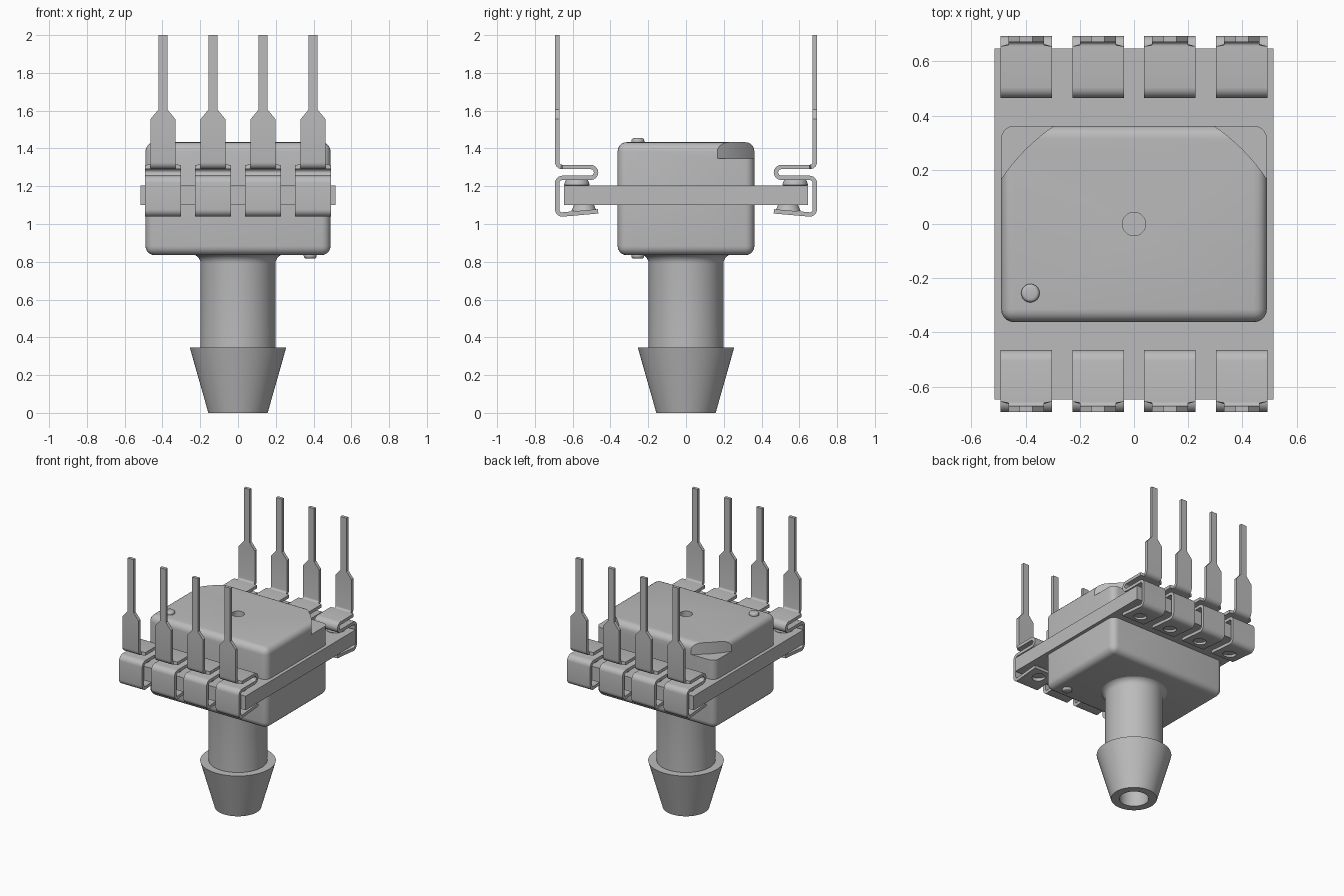
import bpy, bmesh, math
from mathutils import Matrix, Vector

cube = bpy.data.objects.get("Cube")
if cube:
    bpy.data.objects.remove(cube, do_unlink=True)

grey = bpy.data.materials.new("plain grey")
grey.use_nodes = True
colour = (0.5, 0.5, 0.5, 1)
grey.diffuse_color = colour
grey.node_tree.nodes["Principled BSDF"].inputs["Base Color"].default_value = colour


def make(name, bm):
    bmesh.ops.recalc_face_normals(bm, faces=bm.faces)
    mesh = bpy.data.meshes.new(name)
    bm.to_mesh(mesh)
    bm.free()
    mesh.materials.append(grey)
    ob = bpy.data.objects.new(name, mesh)
    bpy.context.collection.objects.link(ob)
    return ob


def activate(ob):
    bpy.ops.object.select_all(action='DESELECT')
    ob.select_set(True)
    bpy.context.view_layer.objects.active = ob


def modify(ob, kind, **settings):
    activate(ob)
    mod = ob.modifiers.new(kind.lower(), kind)
    for key, value in settings.items():
        setattr(mod, key, value)
    bpy.ops.object.modifier_apply(modifier=mod.name)


def smooth(ob, angle=35):
    activate(ob)
    bpy.ops.object.shade_smooth_by_angle(angle=math.radians(angle))


def cut(ob, cutter):
    modify(ob, 'BOOLEAN', object=cutter, operation='DIFFERENCE', solver='EXACT')
    bpy.data.objects.remove(cutter, do_unlink=True)


def box(name, x, y, low, high):
    bm = bmesh.new()
    bmesh.ops.create_cube(bm, size=1)
    bmesh.ops.scale(bm, vec=(2 * x, 2 * y, high - low), verts=bm.verts)
    bmesh.ops.translate(bm, vec=(0, 0, (low + high) / 2), verts=bm.verts)
    return make(name, bm)


def cone(name, x, y, low, high, r_low, r_high, sides=32):
    bm = bmesh.new()
    bmesh.ops.create_cone(bm, cap_ends=True, segments=sides, radius1=r_low,
                          radius2=r_high, depth=high - low,
                          matrix=Matrix.Translation((x, y, (low + high) / 2)))
    return make(name, bm)


def arc(cx, cy, r, start, end, steps=6):
    angles = [math.radians(start + (end - start) * i / steps) for i in range(steps + 1)]
    return [(cx + r * math.cos(a), cy + r * math.sin(a)) for a in angles]


# Circuit board
box("board", 0.515, 0.647, 1.10, 1.205)

# Rounded housing with two lowered rear corners and a vent hole
body = box("housing", 0.49, 0.362, 0.835, 1.433)
modify(body, 'BEVEL', width=0.048, segments=5)
for side in (-1, 1):
    bm = bmesh.new()
    outline = arc(-0.109, -0.234, 0.72, 28, 62, 12) + [(0.24, 0.6), (0.7, 0.6), (0.7, 0.1)]
    face = bm.faces.new([bm.verts.new((side * x, y, 1.348)) for x, y in outline])
    top = bmesh.ops.extrude_face_region(bm, geom=[face])["geom"]
    bmesh.ops.translate(bm, vec=(0, 0, 0.2),
                        verts=[v for v in top if isinstance(v, bmesh.types.BMVert)])
    cut(body, make("corner_cutter", bm))
cut(body, cone("vent_cutter", 0, 0, 1.35, 1.5, 0.043, 0.043))
smooth(body)

# Small round locating bumps on the top and bottom
for name, x, low, high in (("top_bump", -0.382, 1.42, 1.455),
                           ("bottom_bump", 0.382, 0.817, 0.85)):
    bump = cone(name, x, -0.255, low, high, 0.034, 0.034)
    modify(bump, 'BEVEL', width=0.013, segments=3, limit_method='ANGLE')
    smooth(bump)

# Hollow barbed port, turned around the vertical axis
profile = [(0, 0.83), (0.1, 0.83), (0.1, 0), (0.157, 0), (0.255, 0.345), (0.198, 0.345)]
profile += arc(0.248, 0.79, 0.05, 180, 90)
bm = bmesh.new()
points = [bm.verts.new((r, 0, z)) for r, z in profile]
edges = [bm.edges.new(pair) for pair in zip(points, points[1:])]
bmesh.ops.spin(bm, geom=points + edges, cent=(0, 0, 0), axis=(0, 0, 1),
               angle=math.tau, steps=64, use_merge=True)
bmesh.ops.remove_doubles(bm, verts=bm.verts, dist=0.0001)
smooth(make("barbed_port", bm))

# Bent metal lead: outward distance, height and half width along its centre line
PIN, SHANK, CLIP = 0.024, 0.066, 0.095
path = [(0.682, 2.0, PIN), (0.682, 1.605, PIN), (0.682, 1.555, SHANK)]
path += [(d, z, SHANK) for d, z in arc(0.657, 1.327, 0.025, 0, -80, 4)]
bends = [(0.655, 1.302)] + arc(0.505, 1.273, 0.029, 90, 270, 8)
bends += arc(0.654, 1.216, 0.028, 90, 0) + arc(0.654, 1.078, 0.028, 0, -84)
bends += [(0.465, 1.067)]
path += [(d, z, CLIP) for d, z in bends]
bm = bmesh.new()
rows = [[bm.verts.new((s * w, -d, z)) for s in (-1, 1)] for d, z, w in path]
for a, b in zip(rows, rows[1:]):
    bm.faces.new((a[0], a[1], b[1], b[0]))
lead = make("lead", bm)
modify(lead, 'SOLIDIFY', thickness=0.023, offset=0, use_even_offset=True)
cut(lead, cone("hole_cutter", 0, -0.54, 1.0, 1.095, 0.045, 0.045, 24))
smooth(lead)

# Solder pads above and below the board
upper = cone("upper_solder", 0, -0.578, 1.203, 1.236, 0.07, 0.058)
modify(upper, 'BEVEL', width=0.01, segments=3, limit_method='ANGLE')
lower = cone("lower_solder", 0, -0.54, 1.068, 1.102, 0.068, 0.052)
smooth(upper)
smooth(lower)

# Four leads along each of the front and back edges
for part in (lead, upper, lower):
    base = part.name
    for row, turn in (("front", 0), ("back", math.pi)):
        for i in range(4):
            ob = part.copy()
            ob.name = f"{row}_{base}_{i + 1}"
            bpy.context.collection.objects.link(ob)
            ob.rotation_euler.z = turn
            ob.location = Vector(((i - 1.5) * 0.265, 0, 0))
    bpy.data.objects.remove(part, do_unlink=True)
